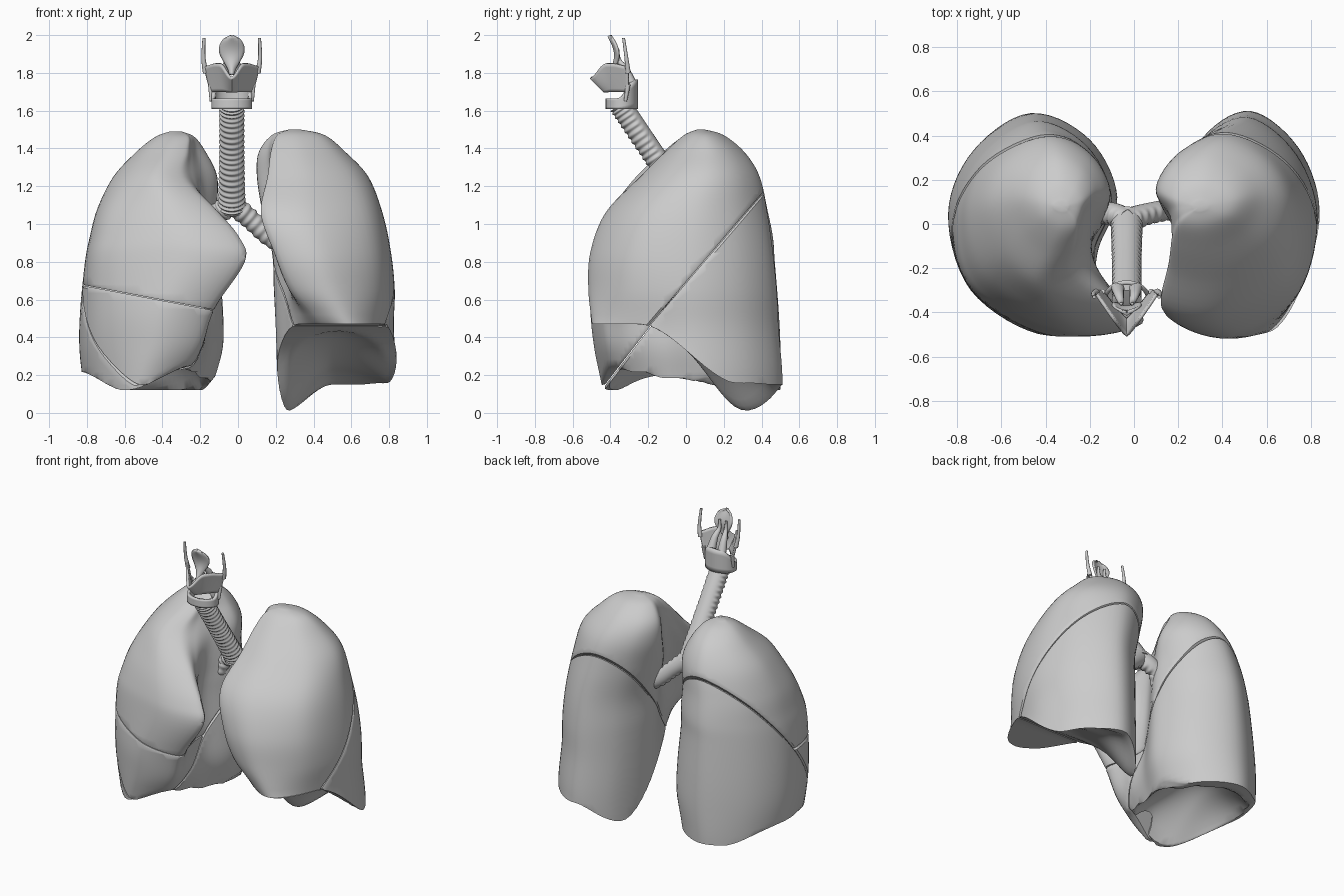
import bpy, bmesh
from math import sin, cos, pi, sqrt, radians
from mathutils import Vector

if "Cube" in bpy.data.objects:
    bpy.data.objects.remove(bpy.data.objects["Cube"])

CX = -0.033  # midline of the airway


def smooth(t):
    t = max(0.0, min(1.0, t))
    return t * t * (3 - 2 * t)


def lerp(a, b, t):
    return a + (b - a) * t


def spline(pts, n, closed=False):
    """Catmull-Rom through points of any dimension."""
    m, out = len(pts), []
    get = (lambda i: pts[i % m]) if closed else (lambda i: pts[max(0, min(m - 1, i))])
    for i in range(m if closed else m - 1):
        a, b, c, d = get(i - 1), get(i), get(i + 1), get(i + 2)
        for k in range(n):
            t = k / n
            out.append([0.5 * (2 * q + (r - p) * t + (2 * p - 5 * q + 4 * r - s) * t * t
                               + (3 * q - p - 3 * r + s) * t ** 3)
                        for p, q, r, s in zip(a, b, c, d)])
    if not closed:
        out.append(list(pts[-1]))
    return out


def finish(name, bm, angle=40, thick=0):
    bmesh.ops.recalc_face_normals(bm, faces=bm.faces)
    me = bpy.data.meshes.new(name)
    bm.to_mesh(me)
    bm.free()
    ob = bpy.data.objects.new(name, me)
    bpy.context.collection.objects.link(ob)
    bpy.ops.object.select_all(action='DESELECT')
    ob.select_set(True)
    bpy.context.view_layer.objects.active = ob
    bpy.ops.object.shade_smooth_by_angle(angle=radians(angle))
    if thick:
        mod = ob.modifiers.new("thickness", 'SOLIDIFY')
        mod.thickness, mod.offset = thick, 0
    return ob


def skin(bm, rings, closed=True):
    """Join successive point rings with quads."""
    vs = [[bm.verts.new(p) for p in r] for r in rings]
    n = len(vs[0])
    for a, b in zip(vs, vs[1:]):
        for j in range(n if closed else n - 1):
            k = (j + 1) % n
            bm.faces.new((a[j], a[k], b[k], b[j]))
    return vs


def tube(name, pts, radii, rings=0, steps=8, around=12):
    """Tapered tube; rings adds cartilage hoops on the front side only."""
    path = spline([list(p) + [r] for p, r in zip(pts, radii)], steps)
    bm, loops = bmesh.new(), []
    for i, p in enumerate(path):
        c = Vector(p[:3])
        t = (Vector(path[min(i + 1, len(path) - 1)][:3]) - Vector(path[max(i - 1, 0)][:3])).normalized()
        f = Vector((0, -1, 0))
        f = (f - t * f.dot(t)).normalized()
        s = t.cross(f)
        wave = sin(2 * pi * rings * i / (len(path) - 1)) if rings else 0
        loop = []
        for j in range(around):
            a = 2 * pi * j / around
            front = smooth((cos(a) + 0.6) / 0.3)
            r = p[3] * (1 + 0.06 * wave * front)
            loop.append(c + (f * cos(a) * (1 if cos(a) > 0 else 0.85) + s * sin(a)) * r)
        loops.append(loop)
    vs = skin(bm, loops)
    bm.faces.new(vs[0])
    bm.faces.new(vs[-1])
    return finish(name, bm, 60)


def patch(name, fn, nu, nv, thick, closed=False):
    bm = bmesh.new()
    nu_div = nu if closed else nu - 1
    skin(bm, [[fn(i / nu_div, j / (nv - 1)) for i in range(nu)] for j in range(nv)], closed)
    return finish(name, bm, 50, thick)


# ---- Lungs: horizontal sections, domed underside, split by fissure planes ----
def section(row):
    z, xi, xo, yf, yb, xf, notch = row
    X, Y = (lambda t: lerp(xi, xo, t)), (lambda t: lerp(yf, yb, t))
    pts = [(xi + notch, Y(.38)), (xi, Y(.62)), (X(.16), Y(.88)), (X(.5), yb), (X(.85), Y(.83)),
           (xo, Y(.54)), (X(.87), Y(.2)), (lerp(xf, xo, .4), yf), (xf, Y(.05)),
           (lerp(xf, xi + notch, .55), Y(.2))]
    return [(x, y, z) for x, y in spline(pts, 7, True)]


def lung(rows, side, base):
    rings = [section(r) for r in spline(rows, 6)]

    def shrink(ring, k):
        c = sum((Vector(p) for p in ring), Vector()) / len(ring)
        return [c.lerp(Vector(p), k) for p in ring]
    rings = [shrink(rings[0], k / 14) for k in range(14)] + rings + [shrink(rings[-1], 0)]
    bm = bmesh.new()
    skin(bm, rings)
    for v in bm.verts:
        v.co.z = max(v.co.z, base(v.co.x, v.co.y))
        v.co.x *= side
    bmesh.ops.remove_doubles(bm, verts=bm.verts, dist=0.001)
    bmesh.ops.recalc_face_normals(bm, faces=bm.faces)
    return bm


def lobe(name, source, planes):
    """Keep the positive side of every plane, with a softened edge at each cut."""
    bm = source.copy()
    for co, no in planes:
        no = Vector(no).normalized()
        cut = bmesh.ops.bisect_plane(bm, geom=bm.verts[:] + bm.edges[:] + bm.faces[:], dist=1e-5,
                                     plane_co=Vector(co) + no * 0.013, plane_no=no, clear_inner=True)
        edges = [e for e in cut['geom_cut'] if isinstance(e, bmesh.types.BMEdge) and e.is_boundary]
        ext = bmesh.ops.extrude_edge_only(bm, edges=edges)['geom']
        vs = [g for g in ext if isinstance(g, bmesh.types.BMVert)]
        c = sum((v.co for v in vs), Vector()) / len(vs)
        for v in vs:
            v.co = c + (v.co - c) * 0.98 - no * 0.011
        rim = [g for g in ext if isinstance(g, bmesh.types.BMEdge) and g.is_boundary]
        bmesh.ops.holes_fill(bm, edges=rim, sides=0)
    return finish(name, bm, 38)


def neg(plane):
    return plane[0], tuple(-c for c in plane[1])


def left_base(x, y):
    z = .15 + .32 * smooth((.3 - y) / .55)
    z -= .15 * smooth((.5 - x) / .27) * smooth(y / .35)
    return z + .10 * max(0, 1 - ((x - .53) / .28) ** 2 - ((y - .17) / .3) ** 2)


def right_base(x, y):
    z = .12 + .10 * smooth((x - .6) / .25) + .10 * smooth((.2 - x) / .12)
    z += .14 * smooth((.6 - x) / .4) * smooth((-y - .1) / .3)
    return z + .28 * max(0, 1 - ((x - .47) / .33) ** 2 - (y / .4) ** 2)


# columns: height, medial x, lateral x, front y, back y, front-edge x, hilum depth
left_rows = [(-.06, .22, .83, -.46, .51, .50, .03), (.2, .21, .84, -.48, .51, .49, .04),
             (.45, .20, .825, -.49, .49, .45, .06), (.65, .19, .83, -.51, .48, .29, .08),
             (.85, .18, .81, -.50, .46, .20, .09), (1.06, .13, .765, -.42, .43, .13, .09),
             (1.25, .10, .69, -.24, .39, .17, .08), (1.38, .11, .57, -.11, .31, .19, .05),
             (1.47, .18, .46, -.01, .20, .22, .01), (1.5, .27, .33, .06, .10, .28, 0)]
right_rows = [(-.06, .16, .80, -.40, .49, .36, .05), (.15, .13, .82, -.44, .50, .34, .06),
              (.35, .08, .84, -.48, .50, .22, .08), (.55, .08, .835, -.50, .49, .14, .10),
              (.8, .10, .81, -.50, .47, -.03, .10), (.93, .10, .785, -.47, .46, 0, .10),
              (1.08, .11, .745, -.39, .43, .13, .08), (1.25, .11, .66, -.26, .39, .30, .08),
              (1.38, .17, .54, -.12, .31, .28, .05), (1.46, .23, .44, -.02, .20, .27, .01),
              (1.49, .30, .36, .06, .10, .31, 0)]

left = lung(left_rows, 1, left_base)
left_oblique = ((0, 0, .69), (0, -1.17, 1))
lobe("left_upper_lobe", left, [left_oblique])
lobe("left_lower_lobe", left, [neg(left_oblique)])

right = lung(right_rows, -1, right_base)
right_oblique = ((0, 0, .70), (0, -1.29, 1))
horizontal = ((-.5, 0, .615), (.19, 0, 1))
lobe("right_upper_lobe", right, [right_oblique, horizontal])
lobe("right_middle_lobe", right, [right_oblique, neg(horizontal)])
lobe("right_lower_lobe", right, [neg(right_oblique)])
left.free()
right.free()

# ---- Windpipe and bronchi ----
tube("trachea", [(CX, -.345, 1.635), (CX, -.16, 1.36), (CX, .03, 1.08)], [.064, .064, .07], 22, 90, 28)
tube("left_bronchus", [(CX, .02, 1.11), (.06, .05, 1.03), (.17, .07, .93), (.28, .07, .87)],
     [.06, .052, .05, .045], 10, 28, 24)
tube("right_bronchus", [(CX, .02, 1.11), (-.1, .05, 1.06), (-.2, .06, 1.0), (-.3, .06, .94)],
     [.06, .056, .05, .045], 9, 28, 24)
tube("right_lower_bronchus", [(-.13, .05, 1.04), (-.18, .03, .93), (-.25, .02, .8)], [.045, .042, .035], 6, 24, 20)


# ---- Larynx ----
def thyroid(u, v):
    s = 2 * u - 1
    a = abs(s)
    top = 1.775 + .075 * smooth(a / .45) - .015 * smooth((a - .6) / .4)
    z = lerp(1.70, top, v)
    y = -.505 + .20 * a ** 1.1 + .075 * (1 - v) * (1 - a)
    return CX + s * lerp(.11, .145, v), y, z


def cricoid(u, v):
    a = 2 * pi * u
    back = smooth((sin(a) + .3) / 1.3)
    return CX + .098 * cos(a), -.34 + .075 * sin(a), lerp(1.61, 1.665 + .1 * back, v)


def epiglottis(u, v):
    if v > .65:
        w = .066 * sqrt(max(.003, 1 - ((v - .65) / .35) ** 2))
    else:
        w = .01 + .056 * smooth(v / .65)
    s = 2 * u - 1
    return CX + s * w, -.41 + .035 * sin(pi * v) + .018 * s * s, 1.79 + .205 * v


patch("thyroid_cartilage", thyroid, 33, 9, .014)
patch("cricoid_cartilage", cricoid, 36, 6, .02, True)
patch("epiglottis", epiglottis, 11, 17, .012)
for side, s in (("left", 1), ("right", -1)):
    tube(side + "_upper_horn", [(CX + s * .138, -.305, 1.80), (CX + s * .15, -.315, 1.88),
                                (CX + s * .147, -.33, 1.985)], [.015, .011, .008])
    tube(side + "_lower_horn", [(CX + s * .112, -.305, 1.74), (CX + s * .108, -.32, 1.65)], [.014, .009])
    tube(side + "_arytenoid", [(CX + s * .04, -.29, 1.75), (CX + s * .035, -.32, 1.82),
                               (CX + s * .025, -.355, 1.87), (CX + s * .025, -.36, 1.93)],
         [.03, .022, .013, .007])
